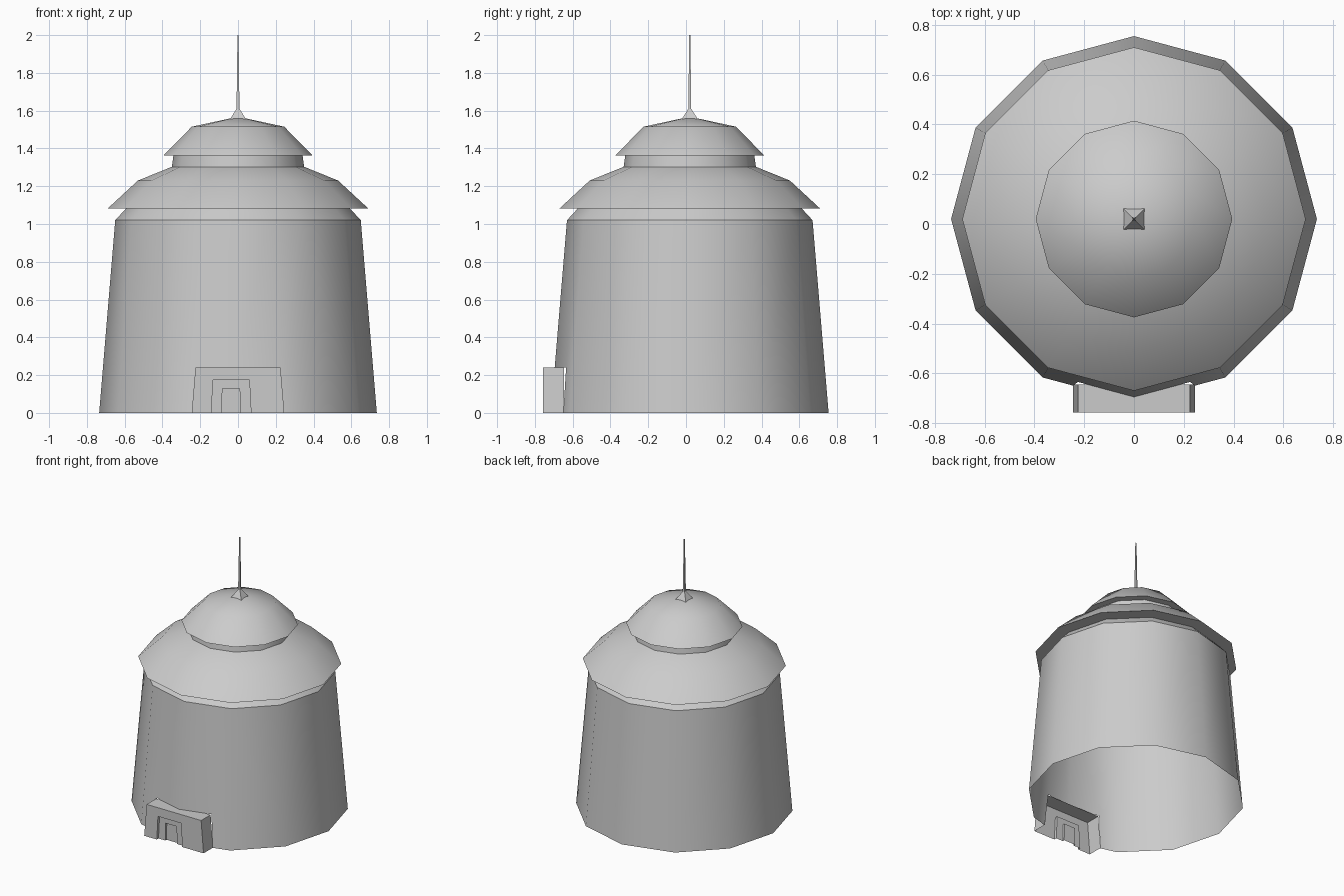
import bpy, bmesh
from math import radians, sin, cos, pi
from mathutils import Vector

cube = bpy.data.objects.get("Cube")
if cube:
    bpy.data.objects.remove(cube, do_unlink=True)

CY = 0.02        # y of the tower's axis
SIDES = 12

plaster = bpy.data.materials.new("plain_grey")
plaster.use_nodes = True
GREY = (0.6, 0.6, 0.6, 1)
plaster.diffuse_color = GREY
plaster.node_tree.nodes["Principled BSDF"].inputs["Base Color"].default_value = GREY


def finish(name, bm, angle=None):
    """Turn a bmesh into a named, shaded object."""
    mesh = bpy.data.meshes.new(name)
    bm.to_mesh(mesh)
    bm.free()
    mesh.materials.append(plaster)
    obj = bpy.data.objects.new(name, mesh)
    bpy.context.collection.objects.link(obj)
    if angle:
        bpy.ops.object.select_all(action='DESELECT')
        obj.select_set(True)
        bpy.context.view_layer.objects.active = obj
        bpy.ops.object.shade_smooth_by_angle(angle=radians(angle))
    return obj


def lathe(profile, sides=SIDES, turn=0.0):
    """Revolve (radius, height) points, listed bottom to top, about the axis."""
    bm = bmesh.new()
    rings = []
    for r, z in profile:
        count = sides if r > 0 else 1
        rings.append([bm.verts.new((r * cos(turn + 2 * pi * i / sides),
                                    CY + r * sin(turn + 2 * pi * i / sides), z))
                      for i in range(count)])
    for low, high in zip(rings, rings[1:]):
        for i in range(sides):
            j = (i + 1) % sides
            if len(high) == 1:
                bm.faces.new((low[i], low[j], high[0]))
            else:
                bm.faces.new((low[i], low[j], high[j], high[i]))
    return bm


# Tapered wall, open below, with an opening cut behind the doorway
wall = lathe([(0.735, 0), (0.65, 1.02), (0.59, 1.085)])
DOOR_W, DOOR_T, DOOR_H = 0.245, 0.225, 0.24
lean = (DOOR_W - DOOR_T) / DOOR_H
for co, no in (((DOOR_W, 0, 0), (1, 0, lean)),
               ((-DOOR_W, 0, 0), (-1, 0, lean)),
               ((0, 0, DOOR_H), (0, 0, 1))):
    near = [f for f in wall.faces
            if f.calc_center_median().y < -0.5 and f.calc_center_median().z < 1]
    geom = set(near)
    for f in near:
        geom.update(f.edges)
        geom.update(f.verts)
    bmesh.ops.bisect_plane(wall, geom=list(geom), plane_co=Vector(co), plane_no=Vector(no))
opening = []
for f in wall.faces:
    c = f.calc_center_median()
    if c.y < -0.5 and c.z < DOOR_H and abs(c.x) < DOOR_W - lean * c.z:
        opening.append(f)
bmesh.ops.delete(wall, geom=opening, context='FACES')
finish("tower_wall", wall, 34)

# Main roof with flat eave, drum and upper roof
finish("main_roof", lathe([(0.59, 1.082), (0.69, 1.082), (0.53, 1.23), (0.345, 1.305)]), 40)
finish("drum", lathe([(0.35, 1.303), (0.342, 1.362)]), 40)
finish("upper_roof", lathe([(0.34, 1.362), (0.395, 1.362), (0.245, 1.515), (0, 1.568)]), 40)

# Four-sided spire
finish("spire", lathe([(0.06, 1.555), (0.011, 1.61), (0.004, 2.0), (0, 2.0)], 4, pi / 4))

# Doorway: nested arches stepped back from the front
doorway = bmesh.new()


def arch(y, bottom, top, height, x=0.0):
    return [doorway.verts.new((x + px, y, pz)) for px, pz in
            ((-bottom, 0), (-top, height), (top, height), (bottom, 0))]


steps = [arch(-0.645, DOOR_W, DOOR_T, DOOR_H),
         arch(-0.757, DOOR_W, DOOR_T, DOOR_H),
         arch(-0.757, 0.105, 0.096, 0.175, -0.036),
         arch(-0.737, 0.105, 0.096, 0.175, -0.036),
         arch(-0.737, 0.048, 0.046, 0.13, -0.037),
         arch(-0.722, 0.048, 0.046, 0.13, -0.037)]
for a, b in zip(steps, steps[1:]):
    for i in range(3):
        doorway.faces.new((a[i], b[i], b[i + 1], a[i + 1]))
doorway.faces.new(steps[-1][::-1])
finish("doorway", doorway)
